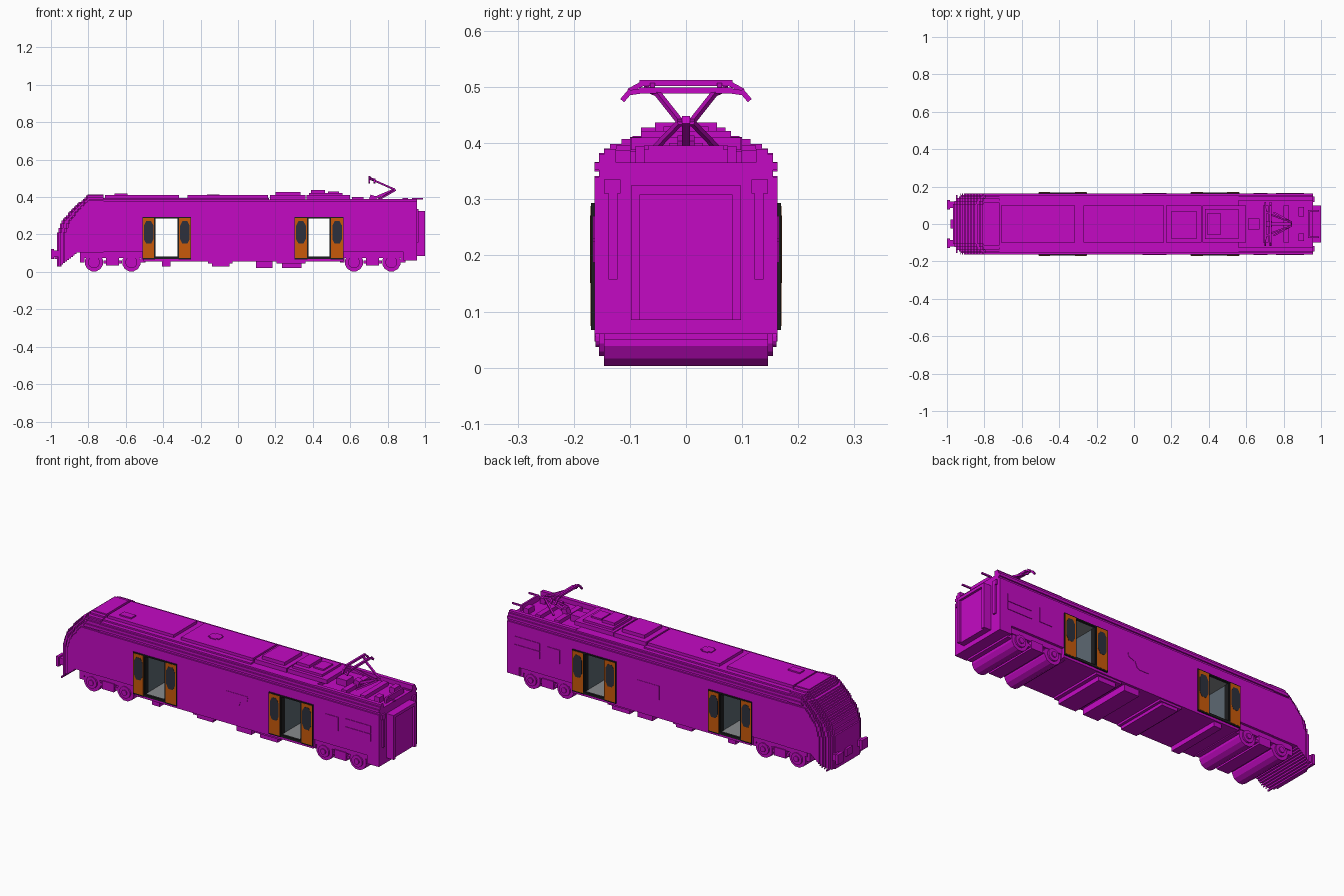
import bpy, bmesh, math
from mathutils import Vector, Matrix

cube = bpy.data.objects.get("Cube")
if cube:
    bpy.data.objects.remove(cube)


def material(name, rgb):
    m = bpy.data.materials.new(name)
    m.use_nodes = True
    m.diffuse_color = (*rgb, 1)
    m.node_tree.nodes["Principled BSDF"].inputs["Base Color"].default_value = (*rgb, 1)
    return m


PURPLE = material("magenta paint", (0.55, 0.003, 0.55))
ORANGE = material("door orange", (0.58, 0.10, 0.003))
GLASS = material("dark glass", (0.026, 0.03, 0.045))
BLACK = material("black trim", (0.012, 0.012, 0.013))
WALL = material("interior slate", (0.11, 0.14, 0.17))
FLOOR = material("interior grey", (0.25, 0.26, 0.27))


def finish(name, bm, mat):
    bmesh.ops.recalc_face_normals(bm, faces=bm.faces)
    me = bpy.data.meshes.new(name)
    bm.to_mesh(me)
    bm.free()
    me.materials.append(mat)
    ob = bpy.data.objects.new(name, me)
    bpy.context.collection.objects.link(ob)
    return ob


def add_box(bm, x0, x1, y0, y1, z0, z1):
    mat = Matrix.Translation(((x0 + x1) / 2, (y0 + y1) / 2, (z0 + z1) / 2))
    mat = mat @ Matrix.Diagonal((x1 - x0, y1 - y0, z1 - z0, 1))
    bmesh.ops.create_cube(bm, size=1, matrix=mat)


def boxes(name, items, mat=PURPLE, mirror=False):
    """One object from boxes (x0, x1, y0, y1, z0, z1), optionally mirrored in y."""
    bm = bmesh.new()
    for x0, x1, y0, y1, z0, z1 in items:
        add_box(bm, x0, x1, y0, y1, z0, z1)
        if mirror:
            add_box(bm, x0, x1, -y1, -y0, z0, z1)
    return finish(name, bm, mat)


def add_prism(bm, points, offset):
    """Extrude a closed outline of 3D points along an offset."""
    f = bm.faces.new([bm.verts.new(p) for p in points])
    geo = bmesh.ops.extrude_face_region(bm, geom=[f])["geom"]
    bmesh.ops.translate(bm, vec=offset, verts=[v for v in geo if isinstance(v, bmesh.types.BMVert)])
    bm.faces.new([bm.verts.new(p) for p in reversed(points)])
    bmesh.ops.remove_doubles(bm, verts=bm.verts, dist=1e-6)


# Stepped cross-section: (top z, half width)
STEPS = [(0.34, 0.163), (0.352, 0.155), (0.366, 0.163), (0.38, 0.155), (0.388, 0.146)]
DOORS = [(-0.445, -0.318), (0.371, 0.495)]
SILL, LINTEL, NOSE_END, REAR = 0.076, 0.29, -0.72, 0.957


def section(x0, x1, zmin, steps=STEPS):
    items, z = [], zmin
    for top, w in steps:
        if top > z:
            items.append((x0, x1, -w, w, z, top))
            z = top
    return items


# Main body, split around the two through-vestibules
ROOF_DECK = 0.56
body = section(NOSE_END, DOORS[0][0], 0.105)
body += section(DOORS[0][1], DOORS[1][0], 0.105)
body += section(DOORS[1][1], ROOF_DECK, 0.105)
for d in DOORS:
    body += section(*d, LINTEL)
body += section(ROOF_DECK, REAR, 0.105, STEPS[:3])
boxes("body", body)
boxes("rear_roof_edge", [(ROOF_DECK, REAR, 0.125, 0.155, 0.366, 0.38),
                         (ROOF_DECK, REAR, 0.125, 0.146, 0.38, 0.39)], mirror=True)
boxes("skirt", [(-0.505, DOORS[0][0], -0.163, 0.163, 0.055, 0.105),
                (DOORS[0][1], DOORS[1][0], -0.163, 0.163, 0.055, 0.105),
                (DOORS[1][1], 0.565, -0.163, 0.163, 0.055, 0.105),
                (0.885, REAR, -0.163, 0.163, 0.06, 0.105)]
      + [(a, b, -0.163, 0.163, 0.055, SILL) for a, b in DOORS])


# Stepped nose, built from stacked layers with staircase corners
def interp(pts, t):
    for (a, u), (b, v) in zip(pts, pts[1:]):
        if t <= b:
            return u + (v - u) * max(0, (t - a) / (b - a))
    return pts[-1][1]


FACE = [(0.03, -0.965), (0.2, -0.968), (0.27, -0.945), (0.315, -0.905), (0.36, -0.862), (0.412, -0.80)]
CROWN = STEPS + [(0.397, 0.135), (0.405, 0.115), (0.413, 0.095)]
V = 0.0082
nose = bmesh.new()
z = 0.03
while z < 0.412:
    top = min(z + V, 0.413)
    mid = (z + top) / 2
    front = round(interp(FACE, mid) / V) * V
    back = -0.945 + (z - 0.03) * 1.25 if z < 0.1 else NOSE_END
    full = next((w for t, w in CROWN if mid <= t), 0.095) if mid > 0.045 else 0.155
    outline, n = [], 8
    for i in range(n):
        x = front + i * V
        if x > back - V:
            break
        w = min(full, round((0.105 + 0.058 * math.sqrt(i / (n - 1))) / V) * V)
        outline += [(x, w), (x + V, w)]
    outline += [(outline[-1][0], full), (back, full)]
    clean = [p for i, p in enumerate(outline) if i == 0 or p != outline[i - 1]]
    ring = [(x, y, z) for x, y in clean] + [(x, -y, z) for x, y in reversed(clean)]
    layer = bmesh.new()
    add_prism(layer, ring, (0, 0, top - z))
    tmp = bpy.data.meshes.new("layer")
    layer.to_mesh(tmp)
    layer.free()
    nose.from_mesh(tmp)
    bpy.data.meshes.remove(tmp)
    z = top
finish("nose", nose, PURPLE)
boxes("buffers", [(-0.985, -0.95, 0.085, 0.12, 0.08, 0.115), (-1.0, -0.984, 0.077, 0.128, 0.07, 0.123)], mirror=True)
boxes("nose_coupler", [(-0.98, -0.95, -0.025, 0.025, 0.07, 0.11)])

# Doors: dark-edged sliding leaves with oval windows on both sides
leaves = [(-0.51, -0.445), (-0.318, -0.25), (0.302, 0.371), (0.495, 0.565)]
boxes("door_edges", [(a, b, 0.163, 0.1695, 0.067, 0.293) for a, b in leaves], BLACK, True)
boxes("door_panels", [(a + 0.003, b - 0.003, 0.169, 0.1705, 0.074, 0.288) for a, b in leaves], ORANGE, True)
panes = bmesh.new()
for a, b in leaves:
    c, hw, hh = (a + b) / 2, 0.026, 0.06
    octagon = [(hw, 0.6 * hh), (hw * 0.5, hh), (-hw * 0.5, hh), (-hw, 0.6 * hh),
               (-hw, -0.6 * hh), (-hw * 0.5, -hh), (hw * 0.5, -hh), (hw, -0.6 * hh)]
    for s in (-1, 1):
        add_prism(panes, [(c + x, s * 0.17, 0.211 + y) for x, y in octagon], (0, s * 0.0015, 0))
finish("door_windows", panes, GLASS)

# Vestibule lining
boxes("vestibule_walls", [w for a, b in DOORS for w in (
    (a, a + 0.003, -0.14, 0.14, SILL, LINTEL), (b - 0.003, b, -0.14, 0.14, SILL, LINTEL))], WALL)
boxes("vestibule_floor_and_ceiling", [w for a, b in DOORS for w in (
    (a, b, -0.155, 0.155, SILL, SILL + 0.004), (a, b, -0.155, 0.155, LINTEL - 0.004, LINTEL))], FLOOR)
boxes("door_jambs", [w for a, b in DOORS for w in (
    (a, a + 0.005, 0.135, 0.165, SILL, LINTEL), (b - 0.005, b, 0.135, 0.165, SILL, LINTEL),
    (a, b, 0.155, 0.168, SILL - 0.008, SILL + 0.005), (a, b, 0.155, 0.168, LINTEL - 0.004, LINTEL + 0.003))],
      BLACK, True)

# Side hatches and window plates
boxes("side_plates", [(0.64, 0.715, 0.163, 0.166, 0.19, 0.265), (0.76, 0.91, 0.163, 0.166, 0.187, 0.226),
                      (0.76, 0.91, 0.163, 0.166, 0.23, 0.27)], mirror=True)
hatch = bmesh.new()
for s in (-1, 1):
    add_prism(hatch, [(x, s * 0.163, h) for x, h in (
        (0.045, 0.155), (0.105, 0.155), (0.12, 0.165), (0.13, 0.19), (0.17, 0.205), (0.175, 0.23), (0.045, 0.23))],
        (0, s * 0.002, 0))
finish("side_hatch", hatch, PURPLE)

# Rear end: gangway frame and grab rails
boxes("gangway", [(REAR, 0.988, -0.085, 0.085, 0.085, 0.312), (REAR, 1.0, -0.098, -0.082, 0.085, 0.325),
                  (REAR, 1.0, 0.082, 0.098, 0.085, 0.325), (REAR, 1.0, -0.082, 0.082, 0.309, 0.325)])
boxes("rear_rails", [(REAR, 0.966, 0.122, 0.138, 0.157, 0.31), (REAR, 0.966, 0.117, 0.146, 0.31, 0.335)], mirror=True)

# Bogies with full-width wheels
bogies = bmesh.new()
frames = []
for x in (-0.77, -0.57, 0.62, 0.82):
    for r, half in ((0.05, 0.146), (0.032, 0.155), (0.015, 0.161)):
        bmesh.ops.create_cone(bogies, cap_ends=True, segments=12, radius1=r, radius2=r, depth=2 * half,
                              matrix=Matrix.Translation((x, 0, 0.0515))
                              @ Matrix.Rotation(math.pi / 2, 4, 'X') @ Matrix.Rotation(math.pi / 12, 4, 'Z'))
finish("wheels", bogies, PURPLE)
for c in (-0.67, 0.72):
    frames += [(c - 0.16, c + 0.16, -0.15, 0.15, 0.075, 0.106), (c - 0.035, c + 0.035, -0.155, 0.155, 0.035, 0.08),
               (c - 0.05, c + 0.05, -0.146, 0.146, 0.045, 0.06), (c - 0.175, c - 0.15, -0.146, 0.146, 0.05, 0.106),
               (c + 0.15, c + 0.175, -0.146, 0.146, 0.05, 0.106)]
boxes("bogie_frames", frames)

# Equipment hanging under the floor
boxes("underfloor_boxes", [(-0.405, -0.36, -0.155, 0.155, 0.03, 0.056), (-0.16, -0.03, -0.155, 0.155, 0.044, 0.056),
                           (-0.14, -0.045, -0.15, 0.15, 0.028, 0.045), (0.095, 0.185, -0.15, 0.15, 0.022, 0.056),
                           (0.205, 0.36, -0.155, 0.155, 0.044, 0.056), (0.235, 0.34, -0.146, 0.146, 0.02, 0.045)])

# Roof panels and electrical equipment
boxes("roof_panels", [(NOSE_END, 0.165, -0.125, 0.125, 0.388, 0.396), (-0.71, -0.315, -0.1, 0.1, 0.396, 0.411),
                      (-0.27, 0.16, -0.1, 0.1, 0.396, 0.411), (-0.66, -0.59, -0.07, -0.03, 0.411, 0.418),
                      (-0.165, -0.1, -0.02, 0.02, 0.411, 0.415), (-0.15, -0.115, -0.03, 0.03, 0.411, 0.415)])
boxes("roof_equipment", [(0.17, 0.36, -0.1, 0.1, 0.388, 0.41), (0.2, 0.335, -0.08, 0.07, 0.41, 0.428),
                         (0.365, 0.6, -0.098, 0.098, 0.388, 0.41), (0.38, 0.56, -0.08, 0.08, 0.41, 0.422),
                         (0.39, 0.465, -0.055, 0.055, 0.422, 0.437), (0.48, 0.54, -0.04, 0.04, 0.422, 0.43),
                         (0.61, 0.67, -0.03, 0.03, 0.366, 0.4), (0.69, 0.72, -0.1, 0.1, 0.366, 0.386),
                         (0.8, 0.83, -0.1, 0.1, 0.366, 0.386), (0.88, 0.91, -0.09, -0.05, 0.366, 0.395),
                         (0.88, 0.91, 0.04, 0.09, 0.366, 0.395), (0.93, 0.99, -0.075, -0.067, 0.388, 0.396),
                         (0.93, 0.99, 0.067, 0.075, 0.388, 0.396), (0.93, 0.94, -0.075, 0.075, 0.366, 0.396)])

# Pantograph: square bars between points
panto = bmesh.new()


def bar(p, q, t=0.009):
    p, q = Vector(p), Vector(q)
    m = Matrix.Translation((p + q) / 2) @ (q - p).to_track_quat('Z', 'Y').to_matrix().to_4x4()
    bmesh.ops.create_cube(panto, size=1, matrix=m @ Matrix.Diagonal((t, t, (q - p).length + t * 0.6, 1)))


bar((0.72, 0, 0.39), (0.838, 0, 0.44), 0.014)
bar((0.71, 0, 0.37), (0.72, 0, 0.4), 0.03)
for s in (-1, 1):
    bar((0.838, 0.012 * s, 0.44), (0.73, 0.05 * s, 0.488))
    bar((0.73, 0.05 * s, 0.488), (0.705, 0.07 * s, 0.497))
    bar((0.75, 0.06 * s, 0.386), (0.838, 0.012 * s, 0.436))
    for x in (0.702, 0.73):
        bar((x, 0.08 * s, 0.505 if x < 0.71 else 0.493), (x, 0.1 * s, 0.494 if x < 0.71 else 0.49))
        bar((x, 0.1 * s, 0.492), (x, 0.112 * s, 0.478))
    bar((0.702, 0.06 * s, 0.505), (0.73, 0.06 * s, 0.493))
bar((0.702, -0.08, 0.507), (0.702, 0.08, 0.507), 0.011)
bar((0.73, -0.08, 0.494), (0.73, 0.08, 0.494), 0.011)
finish("pantograph", panto, PURPLE)
